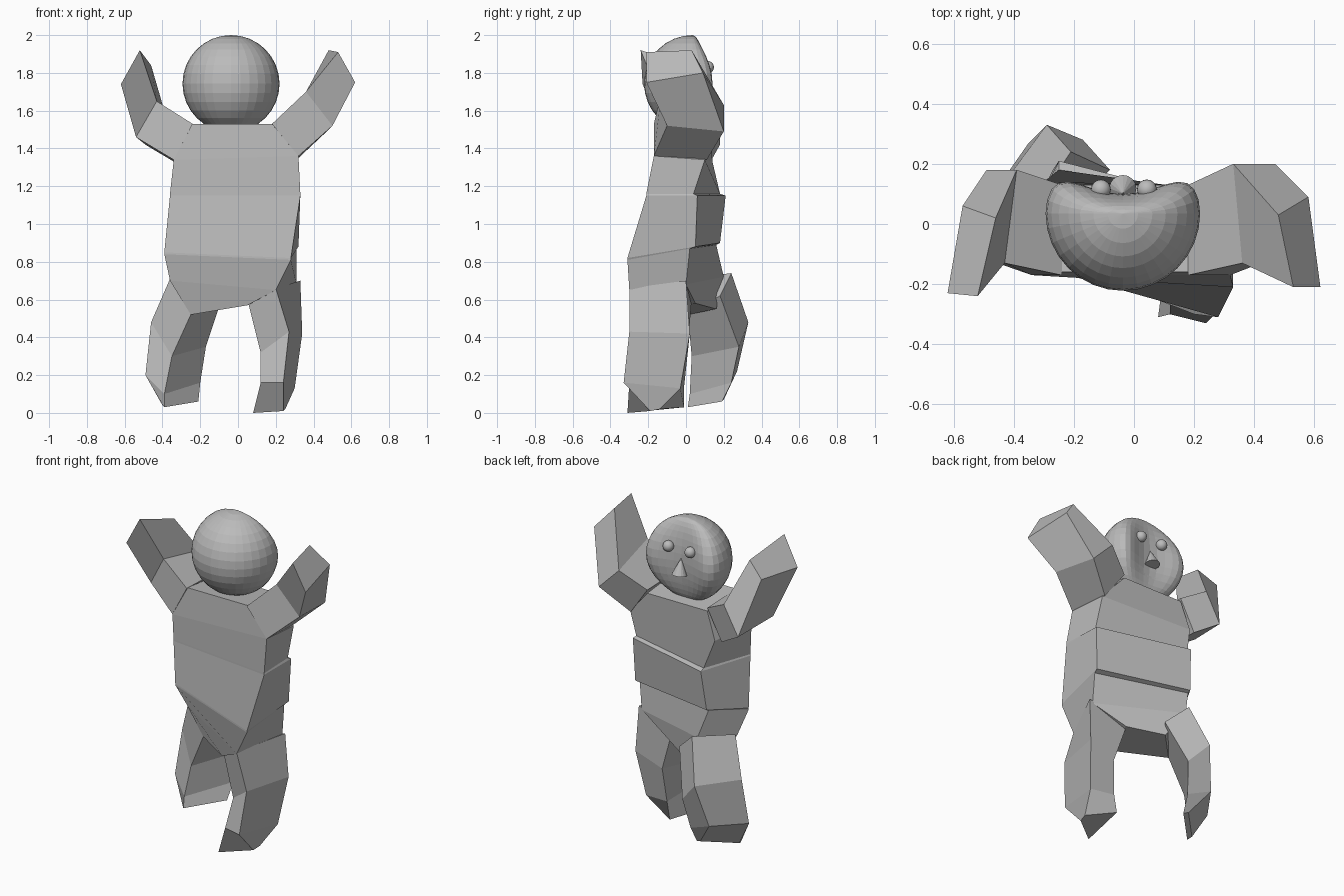
import bpy
import bmesh
from math import radians, sqrt

default_cube = bpy.data.objects.get("Cube")
if default_cube:
    bpy.data.objects.remove(default_cube, do_unlink=True)

# Single clay colour
clay = bpy.data.materials.new("clay grey")
clay.use_nodes = True
clay_colour = (.5, .5, .5, 1)
clay.diffuse_color = clay_colour
clay.node_tree.nodes["Principled BSDF"].inputs["Base Color"].default_value = clay_colour


def finish(bm, name):
    """Turn a bmesh into a named, clay coloured object."""
    bmesh.ops.recalc_face_normals(bm, faces=bm.faces[:])
    mesh = bpy.data.meshes.new(name)
    bm.to_mesh(mesh)
    bm.free()
    mesh.materials.append(clay)
    part = bpy.data.objects.new(name, mesh)
    bpy.context.scene.collection.objects.link(part)
    return part


def loft(name, sections):
    """Skin a row of cross-sections and cap both ends."""
    bm = bmesh.new()
    rings = [[bm.verts.new(point) for point in section] for section in sections]
    for lower, upper in zip(rings, rings[1:]):
        count = len(lower)
        for i in range(count):
            j = (i + 1) % count
            bm.faces.new((lower[i], lower[j], upper[j], upper[i]))
    bm.faces.new(rings[0])
    bm.faces.new(reversed(rings[-1]))
    return finish(bm, name)


# Twisted torso with a raised belly band
loft("torso", [
    [(-.24, -.16, 1.53), (.18, -.16, 1.53), (.18, .13, 1.5), (-.24, .13, 1.5)],
    [(-.34, -.17, 1.34), (.32, -.17, 1.36), (.32, .1, 1.34), (-.3, .14, 1.33)],
    [(-.36, -.13, 1.16), (.33, -.21, 1.16), (.32, .04, 1.16), (-.25, .18, 1.16)],
    [(-.36, -.13, 1.15), (.33, -.21, 1.15), (.33, .06, 1.15), (-.25, .21, 1.15)],
    [(-.39, -.07, .85), (.28, -.31, .82), (.32, .05, .88), (-.27, .18, .9)],
    [(-.39, -.07, .84), (.28, -.31, .81), (.31, .02, .87), (-.27, .16, .89)],
    [(-.36, 0, .7), (.2, -.3, .65), (.31, 0, .68), (-.22, .2, .72)],
    [(-.25, .01, .52), (.05, -.23, .57), (.1, .05, .58), (-.1, .16, .55)],
])

# Legs: one stepping forward, one stepping back
loft("right_leg", [
    [(-.36, .02, .71), (-.25, .01, .52), (-.08, .18, .62), (-.21, .24, .74)],
    [(-.46, .1, .48), (-.35, .03, .3), (-.17, .28, .35), (-.29, .33, .48)],
    [(-.49, .07, .2), (-.39, .02, .1), (-.2, .24, .16), (-.35, .27, .22)],
    [(-.4, .04, .04), (-.39, .01, .03), (-.21, .19, .06), (-.24, .2, .07)],
])
loft("left_leg", [
    [(.2, -.3, .66), (.33, 0, .7), (.08, .03, .6), (.05, -.22, .6)],
    [(.27, -.3, .43), (.34, .02, .42), (.16, .01, .35), (.12, -.22, .32)],
    [(.24, -.33, .16), (.3, -.03, .13), (.14, -.01, .14), (.12, -.3, .16)],
    [(.24, -.19, .01), (.25, -.14, .02), (.12, -.01, .03), (.08, -.31, 0)],
])

# Raised arms, bent at the elbow
loft("left_arm", [
    [(.32, -.17, 1.36), (.18, -.17, 1.53), (.18, .13, 1.52), (.31, .11, 1.34)],
    [(.5, -.1, 1.52), (.36, -.13, 1.7), (.33, .2, 1.63), (.47, .2, 1.49)],
    [(.62, -.21, 1.75), (.53, -.21, 1.91), (.48, .03, 1.92), (.58, .09, 1.8)],
])
loft("right_arm", [
    [(-.34, -.17, 1.34), (-.24, -.17, 1.53), (-.24, .13, 1.52), (-.34, .13, 1.33)],
    [(-.54, -.1, 1.46), (-.43, -.13, 1.65), (-.39, .18, 1.6), (-.49, .18, 1.42)],
    [(-.62, -.23, 1.74), (-.52, -.24, 1.92), (-.46, .02, 1.84), (-.57, .06, 1.76)],
])

# Head: a ball whose face side is pressed into a shallow dish
HEAD_RADIUS = .257
HEAD_CENTRE = (-.037, .035, 1.743)


def dish(x, y):
    """Depth of the face at a point of the round ball."""
    return y * (.25 + 10 * x * x)


bm = bmesh.new()
bmesh.ops.create_uvsphere(bm, u_segments=32, v_segments=16, radius=HEAD_RADIUS)
for vert in bm.verts:
    if vert.co.y > 0:
        vert.co.y = dish(vert.co.x, vert.co.y)
head = finish(bm, "head")
head.location = HEAD_CENTRE

# Thin smiling mouth that follows the face
bm = bmesh.new()
previous = None
for step in range(-8, 9):
    x = step * .016
    heights = [2 * x * x - .14 + offset for offset in (-.006, .006)]
    pair = [bm.verts.new((x, dish(x, sqrt(HEAD_RADIUS ** 2 - x * x - z * z)) + .003, z))
            for z in heights]
    if previous:
        bm.faces.new((previous[0], pair[0], pair[1], previous[1]))
    previous = pair
mouth = finish(bm, "mouth")
mouth.location = HEAD_CENTRE

# Eyes
for name, x in (("right_eye", -.11), ("left_eye", .043)):
    bm = bmesh.new()
    bmesh.ops.create_uvsphere(bm, u_segments=16, v_segments=10, radius=.033)
    eye = finish(bm, name)
    eye.location = (x, .115, 1.83)
    for polygon in eye.data.polygons:
        polygon.use_smooth = True

# Pointed nose
bm = bmesh.new()
bmesh.ops.create_cone(bm, cap_ends=True, segments=16, radius1=.045, radius2=0, depth=.1)
nose = finish(bm, "nose")
nose.location = (-.037, .11, 1.72)
nose.rotation_euler.x = radians(10)
